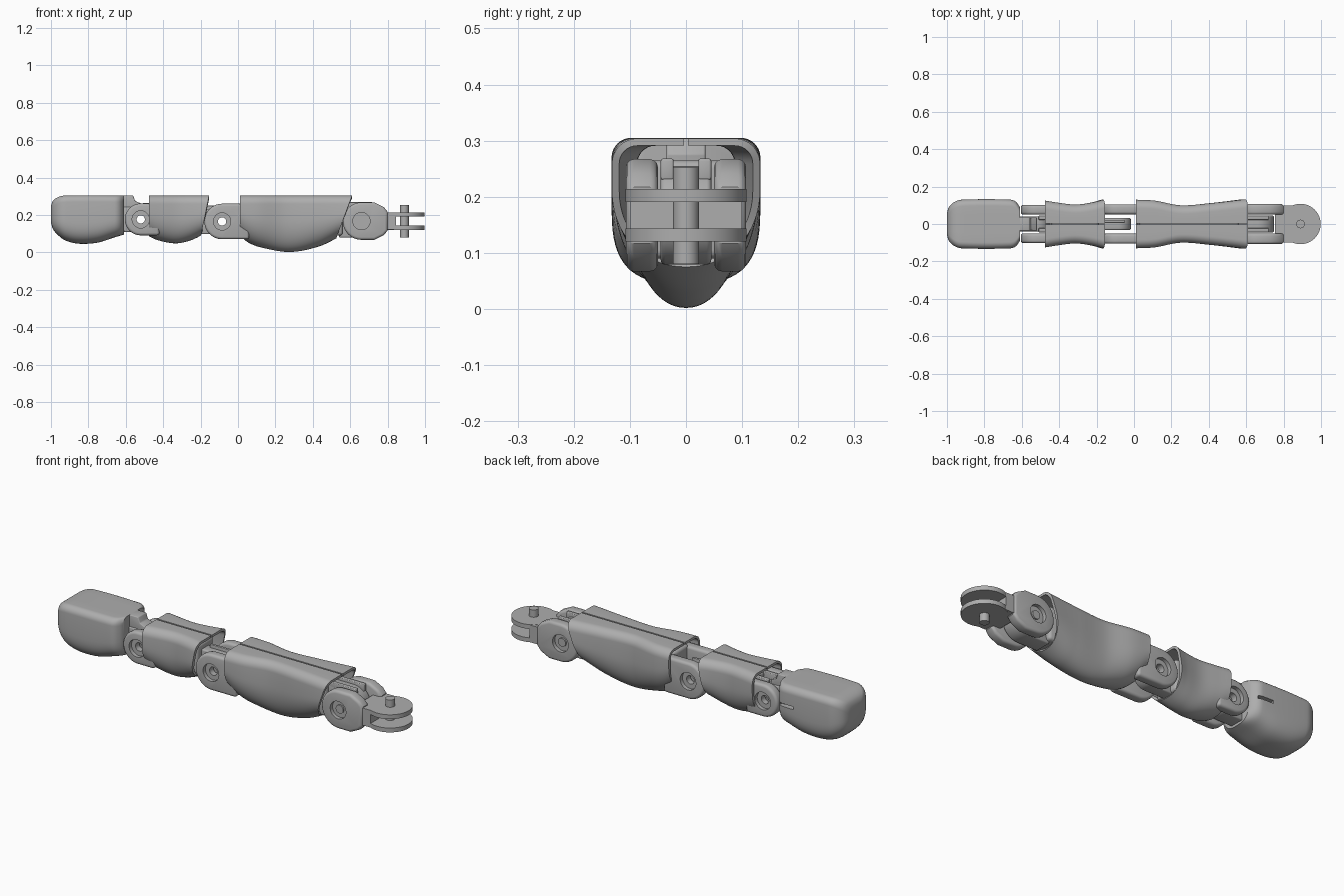
import bpy, bmesh, math
from mathutils import Matrix

if "Cube" in bpy.data.objects:
    bpy.data.objects.remove(bpy.data.objects["Cube"])

grey = bpy.data.materials.new("plain_grey")
grey.use_nodes = True
COLOUR = (0.42, 0.42, 0.42, 1)
grey.diffuse_color = COLOUR
grey.node_tree.nodes["Principled BSDF"].inputs["Base Color"].default_value = COLOUR


def make(name, bm):
    me = bpy.data.meshes.new(name)
    bm.to_mesh(me)
    bm.free()
    me.materials.append(grey)
    ob = bpy.data.objects.new(name, me)
    bpy.context.collection.objects.link(ob)
    return ob


def activate(ob):
    bpy.ops.object.select_all(action='DESELECT')
    ob.select_set(True)
    bpy.context.view_layer.objects.active = ob


def apply(ob, kind, **settings):
    mod = ob.modifiers.new(kind.lower(), kind)
    for key, value in settings.items():
        setattr(mod, key, value)
    activate(ob)
    bpy.ops.object.modifier_apply(modifier=mod.name)


def bevel(ob, width):
    apply(ob, 'BEVEL', width=width, segments=3, limit_method='ANGLE',
          angle_limit=math.radians(40))


def cut(ob, cutter):
    apply(ob, 'BOOLEAN', operation='DIFFERENCE', object=cutter, solver='EXACT')
    bpy.data.objects.remove(cutter)


def box(name, xs, ys, zs, round_by=0):
    bm = bmesh.new()
    bmesh.ops.create_cube(bm, size=1)
    for v in bm.verts:
        v.co = [lo + (c + 0.5) * (hi - lo) for c, (lo, hi) in zip(v.co, (xs, ys, zs))]
    ob = make(name, bm)
    if round_by:
        bevel(ob, round_by)
    return ob


def cylinder(name, centre, radius, length, axis='Z', sides=48):
    bm = bmesh.new()
    bmesh.ops.create_cone(bm, cap_ends=True, segments=sides, radius1=radius,
                          radius2=radius, depth=length)
    turn = {'X': Matrix.Rotation(math.pi / 2, 4, 'Y'),
            'Y': Matrix.Rotation(math.pi / 2, 4, 'X'), 'Z': Matrix()}[axis]
    bmesh.ops.transform(bm, matrix=Matrix.Translation(centre) @ turn, verts=bm.verts)
    return make(name, bm)


def plate(name, outline, y0, y1, round_by):
    """Side outline in x and z, extruded across y."""
    bm = bmesh.new()
    face = bm.faces.new([bm.verts.new((x, y0, z)) for x, z in outline])
    out = bmesh.ops.extrude_face_region(bm, geom=[face])
    for v in out["geom"]:
        if isinstance(v, bmesh.types.BMVert):
            v.co.y = y1
    bmesh.ops.recalc_face_normals(bm, faces=bm.faces)
    ob = make(name, bm)
    bevel(ob, round_by)
    return ob


def hinge_outline(hx, hz, r, tail):
    """Half disc about the hinge, closed by the (x, half height) points of a tail."""
    side = -1 if tail[0][0] > hx else 1
    arc = [math.pi * (i / 24 - 0.5) for i in range(25)]
    pts = [(hx + side * r * math.cos(a), hz + r * math.sin(a)) for a in arc]
    return pts + [(x, hz + h) for x, h in tail] + [(x, hz - h) for x, h in reversed(tail)]


def curve(keys, x):
    """Smooth interpolation through (x, value) keys."""
    def slope(i):
        a, b = keys[max(i - 1, 0)], keys[min(i + 1, len(keys) - 1)]
        return (b[1] - a[1]) / (b[0] - a[0])
    i = 0
    while i < len(keys) - 2 and x > keys[i + 1][0]:
        i += 1
    (x0, p), (x1, q) = keys[i], keys[i + 1]
    d = x1 - x0
    t = (x - x0) / d
    return (p * (1 + 2 * t) * (1 - t) ** 2 + q * t * t * (3 - 2 * t)
            + d * t * (1 - t) * (slope(i) * (1 - t) - slope(i + 1) * t))


def section(w, top, bottom, slit, corner, power, mid):
    c = min(corner, w * 0.5, (top - bottom) * 0.35)
    zc = bottom + mid * (top - bottom)
    half = [(slit, top), ((w - c) / 2, top)]
    for i in range(9):
        a = math.pi / 2 * i / 8
        half.append((w - c + c * math.sin(a), top - c + c * math.cos(a)))
    for i in range(17):
        a = math.pi / 2 * i / 16
        half.append((w * math.cos(a) ** (2 / power),
                     zc - (zc - bottom) * math.sin(a) ** (2 / power)))
    half[-1] = (0, bottom)
    return half + [(-y, z) for y, z in reversed(half[:-1])]


def loft(name, xs, width, bottom, top, slit, corner, power, mid, lean=0):
    """Skin sections along x; lean slants the far end."""
    bm = bmesh.new()
    rows = []
    for x in xs:
        t = curve(top, x)
        u = (x - xs[0]) / (xs[-1] - xs[0])
        pts = section(curve(width, x), t, curve(bottom, x), slit, corner, power, mid)
        rows.append([bm.verts.new((x + lean * u ** 4 * (z - t), y, z)) for y, z in pts])
    for a, b in zip(rows, rows[1:]):
        for j in range(len(a) - 1):
            bm.faces.new((a[j], b[j], b[j + 1], a[j + 1]))
    if not slit:
        bmesh.ops.remove_doubles(bm, verts=bm.verts, dist=0.0002)
        bmesh.ops.holes_fill(bm, edges=[e for e in bm.edges if e.is_boundary])
        bmesh.ops.recalc_face_normals(bm, faces=bm.faces)
    return make(name, bm)


def span(a, b, n):
    return [a + (b - a) * i / n for i in range(n + 1)]


TOP = 0.304
FLAT = [(-1, TOP), (1, TOP)]

# Fingertip pad with a small side slot
tip = loft("fingertip", span(-1, -0.92, 10) + span(-0.9, -0.68, 12) + span(-0.66, -0.61, 6),
           [(-1, .06), (-.99, .09), (-.96, .118), (-.92, .13), (-.66, .13), (-.63, .118), (-.61, .09)],
           [(-1, .16), (-.99, .125), (-.96, .09), (-.92, .062), (-.85, .046), (-.75, .052),
            (-.66, .08), (-.61, .095)],
           [(-1, .25), (-.99, .275), (-.96, .296), (-.92, TOP), (-.61, TOP)],
           0, 0.035, 3, 0.55)
cut(tip, box("slot_cutter", (-.72, -.635), (.105, .2), (.195, .21)))

# Split shells around the two long segments
middle_shell = loft("middle_shell", span(-.475, -.155, 24),
                    [(-.475, .125), (-.4, .113), (-.31, .104), (-.22, .115), (-.155, .13)],
                    [(-.475, .085), (-.43, .065), (-.335, .048), (-.255, .06), (-.155, .09)],
                    FLAT, 0.004, 0.045, 2.2, 0.6, 0.2)
long_shell = loft("long_shell", span(.01, .61, 40),
                  [(.01, .13), (.11, .125), (.25, .1), (.42, .112), (.61, .132)],
                  [(.01, .09), (.05, .055), (.12, .027), (.28, .002), (.46, .03), (.61, .075)],
                  FLAT, 0.004, 0.045, 2.1, 0.6, 0.37)
for shell in (middle_shell, long_shell):
    apply(shell, 'SOLIDIFY', thickness=0.013, offset=-1)

# Inner cores inside the shells
box("middle_core", (-.44, -.19), (-.07, .07), (.1, .265), 0.015)
box("long_core", (.03, .56), (-.07, .07), (.09, .265), 0.015)

# Hinges: name, x, z, ear radius, ear tail, ear inner and outer y, tongue radius, tail, half width
HINGES = [
    ("tip", -.52, .176, .085, [(-.42, .085)], .05, .102, .068, [(-.64, .068)], .04),
    ("middle", -.085, .165, .095, [(.06, .095)], .052, .105, .068, [(-.21, .068)], .032),
    ("base", .66, .167, .1, [(.73, .1), (.78, .075), (.8, .05)], .05, .107, .088, [(.54, .088)], .045)]
for name, hx, hz, r, tail, y0, y1, tr, ttail, ty in HINGES:
    through = name != "base"
    pieces = [plate(name + "_hinge_tongue", hinge_outline(hx, hz, tr, ttail), -ty, ty, 0.008)]
    for side, label in ((1, "left"), (-1, "right")):
        ear = plate(f"{name}_hinge_ear_{label}", hinge_outline(hx, hz, r, tail),
                    side * y0, side * y1, 0.014)
        cut(ear, cylinder("recess_cutter", (hx, side * y1, hz), 0.046, 0.04, 'Y'))
        pieces.append(ear)
        if not through:
            cylinder(f"{name}_hinge_pin_{label}", (hx, side * (y1 - 0.022), hz), 0.022, 0.02, 'Y')
    if through:
        for piece in pieces:
            cut(piece, cylinder("hole_cutter", (hx, 0, hz), 0.022, 0.5, 'Y'))

# Stop tab and cable guides above the hinges
plate("tip_stop_tab", [(-.62, .22), (-.62, TOP), (-.56, TOP), (-.55, .275), (-.52, .262), (-.52, .22)],
      -.035, .035, 0.004)
for side, label in ((1, "left"), (-1, "right")):
    ys = sorted((side * .022, side * .045))
    box(f"tip_guide_{label}", (-.51, -.43), ys, (.2, .263), 0.004)
    box(f"base_guide_{label}", (.56, .72), ys, (.23, .268), 0.004)
box("middle_guide", (-.17, -.05), (.008, .022), (.2, .25), 0.003)

# Base swivel: drilled block, two discs and a pin
block = box("swivel_block", (.755, .845), (-.1, .1), (.122, .213))
for y in (-.014, .014):
    for z in (.153, .181):
        cut(block, cylinder("drill_cutter", (.83, y, z), 0.009, 0.12, 'X', 24))
for label, z in (("lower", .132), ("upper", .202)):
    cylinder(f"swivel_disc_{label}", (.89, 0, z), 0.108, 0.023, 'Z', 64)
cylinder("swivel_pin", (.89, 0, .166), 0.023, 0.172, 'Z', 32)

for ob in list(bpy.context.scene.objects):
    if ob.type == 'MESH' and ob.data.materials and ob.data.materials[0] == grey:
        activate(ob)
        bpy.ops.object.shade_smooth_by_angle(angle=math.radians(35))
